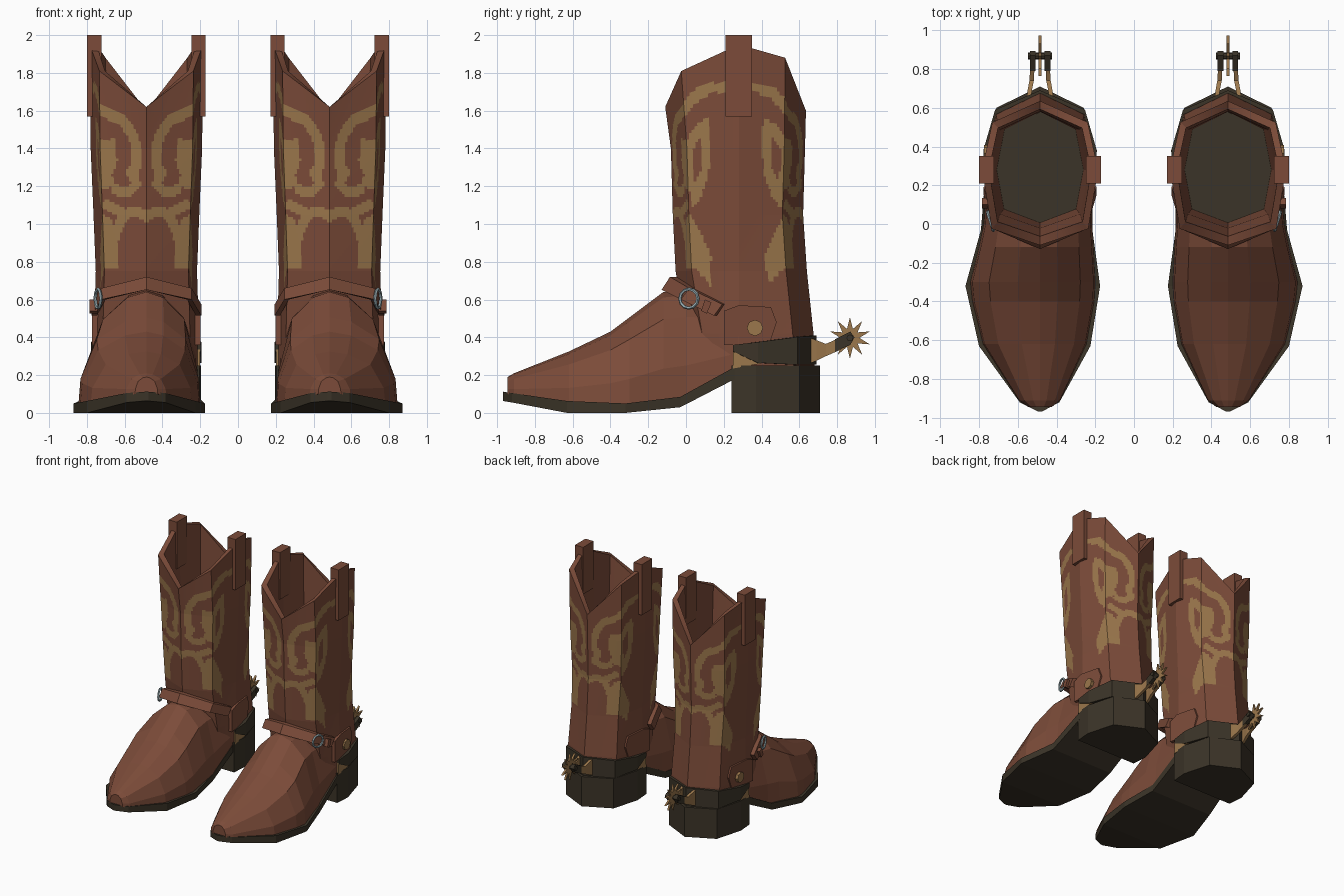
import bpy, bmesh, math
from mathutils import Vector, Matrix

if "Cube" in bpy.data.objects:
    bpy.data.objects.remove(bpy.data.objects["Cube"])

CX = 0.485  # centre line of the boot at +x; every part is mirrored to the other boot


def material(name, rgb):
    m = bpy.data.materials.new(name)
    m.diffuse_color = (*rgb, 1)
    m.use_nodes = True
    m.node_tree.nodes["Principled BSDF"].inputs["Base Color"].default_value = m.diffuse_color
    return m


leather = material("brown leather", (0.2, 0.071, 0.041))
gold = material("tan gold", (0.33, 0.185, 0.072))
dark = material("dark sole", (0.044, 0.034, 0.021))
steel = material("steel", (0.3, 0.4, 0.43))


def finish(name, bm, mats):
    bmesh.ops.recalc_face_normals(bm, faces=bm.faces)
    me = bpy.data.meshes.new(name)
    bm.to_mesh(me)
    bm.free()
    for m in mats:
        me.materials.append(m)
    ob = bpy.data.objects.new(name, me)
    bpy.context.collection.objects.link(ob)
    ob.location.x = CX
    return ob


def loft(name, rings, mats, rule=None, last=0):
    """Skin closed rings of equal length, with a cap at both ends."""
    bm = bmesh.new()
    vs = [[bm.verts.new(p) for p in r] for r in rings]
    n = len(rings[0])
    for j in range(len(rings) - 1):
        for i in range(n):
            k = (i + 1) % n
            f = bm.faces.new((vs[j][i], vs[j][k], vs[j + 1][k], vs[j + 1][i]))
            if rule:
                f.material_index = rule(i, j, f.calc_center_median().z)
    bm.faces.new(vs[0])
    bm.faces.new(vs[-1]).material_index = last
    return finish(name, bm, mats)


def prism(name, yz, x0, x1, mat):
    return loft(name, [[(x, y, z) for y, z in yz] for x in (x0, x1)], [mat])


def rect(y0, y1, z0, z1):
    return [(y0, z0), (y1, z0), (y1, z1), (y0, z1)]


def circle(y, z, radii, n):
    return [(y + radii[i % len(radii)] * math.sin(2 * math.pi * i / n),
             z + radii[i % len(radii)] * math.cos(2 * math.pi * i / n)) for i in range(n)]


def strap(name, half, mat, lean=0.0, inset=0.9):
    """Symmetric band: half path of (x, y, z low, z high) from the middle outward."""
    path = [(-x, *r) for x, *r in half[:0:-1]] + half
    rings = []
    for x, y, lo, hi in path:
        a, b = Vector((x, y - lean, lo)), Vector((x, y + lean, hi))
        rings.append([a, b] + [Vector((q.x * inset, 0.3 + (q.y - 0.3) * inset, q.z)) for q in (b, a)])
    return loft(name, rings, [mat])


# ---- shaft: eight-sided, with stitched ornament chosen by face position ----
N = 18  # columns per side panel


def shaft_ring(w, f, b, z, s=1.0):
    zs = z if isinstance(z, tuple) else (z,) * 5
    h = [(0, f), (0.83 * w, f + 0.085), (w, 0.28), (0.82 * w, b - 0.11), (0, b)]
    c = [Vector((x * s, 0.28 + (y - 0.28) * s, q)) for (x, y), q in zip(h, zs)]
    c += [Vector((-p.x, p.y, p.z)) for p in c[3:0:-1]]
    return [c[i].lerp(c[(i + 1) % 8], t / N) for i in range(8) for t in range(N)]


strokes = [  # (distance from front or back seam, height)
    [(0.46, 1.73), (0.4, 1.72), (0.32, 1.69), (0.25, 1.61), (0.2, 1.58), (0.13, 1.55), (0.075, 1.48), (0.05, 1.4),
     (0.05, 1.32), (0.08, 1.27), (0.055, 1.21), (0.1, 1.17), (0.17, 1.18)],
    [(0, 1.04), (0.07, 1.07), (0.13, 1.04), (0.175, 0.95), (0.2, 0.85)],
    [(0.22, 1.1), (0.14, 1.06)]]
blobs = [
    [(0.17, 1.45), (0.25, 1.45), (0.3, 1.52), (0.37, 1.57), (0.38, 1.4), (0.36, 1.25), (0.32, 1.15), (0.27, 1.08),
     (0.25, 1.18), (0.17, 1.2), (0.185, 1.26), (0.155, 1.33)],
    [(0.27, 1.38), (0.325, 1.47), (0.325, 1.3), (0.285, 1.22)],
    [(0.165, 0.77), (0.165, 0.93), (0.2, 1.03), (0.25, 1.05), (0.3, 0.97), (0.37, 0.83), (0.35, 0.68), (0.26, 0.77)]]


def near(p, line, r):
    for a, b in zip(line, line[1:]):
        a, b = Vector(a), Vector(b)
        t = max(0, min(1, (p - a).dot(b - a) / (b - a).length_squared))
        if (a.lerp(b, t) - p).length < r:
            return True
    return False


def inside(p, poly):
    hit = False
    for (x0, y0), (x1, y1) in zip(poly, poly[1:] + poly[:1]):
        if (y0 > p.y) != (y1 > p.y) and p.x < x0 + (p.y - y0) * (x1 - x0) / (y1 - y0):
            hit = not hit
    return hit


RIM = (1.62, 1.81, 1.95, 1.88, 1.6)
levels = [(shaft_ring(0.28, 0.05, 0.68, 0.22), 1), (shaft_ring(0.278, 0.0, 0.675, 0.42), 12),
          (shaft_ring(0.268, -0.055, 0.64, 0.75), 22), (shaft_ring(0.28, -0.07, 0.62, 1.05), 26),
          (shaft_ring(0.295, -0.08, 0.63, 1.4), 26), (shaft_ring(0.3, -0.11, 0.635, RIM), 0)]
rings = []
for (a, n), (b, _) in zip(levels, levels[1:]):
    rings += [[p.lerp(q, k / n) for p, q in zip(a, b)] for k in range(n)]
ROWS = len(rings)
rings += [levels[-1][0], shaft_ring(0.3, -0.11, 0.635, RIM, 0.88),
          shaft_ring(0.29, -0.07, 0.63, 1.3, 0.86), shaft_ring(0.27, -0.05, 0.64, 0.72, 0.83)]


def ornament(i, j, z):
    if j >= ROWS or z < 0.62:
        return 0
    s = (i + 0.5) / N
    s = min(s, 8 - s)
    front = s < 2
    s = s if front else 4 - s
    first, second = (0.245, 0.29) if front else (0.26, 0.24)
    p = Vector((first * s if s < 1 else first + second * (s - 1), z))
    filled = (inside(p, blobs[0]) and not inside(p, blobs[1])) or inside(p, blobs[2])
    return int(filled or any(near(p, l, 0.027) for l in strokes))


loft("shaft", rings, [leather, gold, dark], ornament, 2)

# pull straps folded over the rim
for s in (1, -1):
    prism("pull_strap_outer", rect(0.21, 0.35, 1.57, 2.0), s * 0.275, s * 0.314, leather)
    prism("pull_strap_inner", rect(0.21, 0.35, 1.6, 2.0), s * 0.238, s * 0.275, leather)

# ---- foot: lofted cross-sections (y, bottom, top, inner width, outer width) ----
foot = []
for y, zb, zt, wi, wo in [(-0.945, 0.1, 0.19, 0.06, 0.06), (-0.91, 0.09, 0.21, 0.105, 0.11),
                          (-0.62, 0.05, 0.325, 0.24, 0.295), (-0.4, 0.04, 0.43, 0.28, 0.35),
                          (-0.3, 0.04, 0.505, 0.285, 0.36), (-0.12, 0.06, 0.64, 0.275, 0.315),
                          (0.0, 0.08, 0.65, 0.268, 0.29), (0.29, 0.2, 0.6, 0.27, 0.272)]:
    sec = [(1, 0), (0.97, 0.3), (0.73, 0.75), (0.32, 0.95), (0, 1)]
    ring = [(k * wo, y, zb + h * (zt - zb)) for k, h in sec]
    foot.append(ring + [(-k * wi, y, zb + h * (zt - zb)) for k, h in sec[3::-1]])
loft("foot_upper", foot, [leather])

# sole and heel
sole = [[(wo, y, zt), (-wi, y, zt), (-wi, y, zb), (wo, y, zb)] for y, wi, wo, zb, zt in [
    (-0.968, 0.01, 0.01, 0.063, 0.112), (-0.92, 0.1, 0.105, 0.055, 0.105), (-0.63, 0.26, 0.315, 0, 0.063),
    (-0.32, 0.31, 0.385, 0, 0.05), (-0.03, 0.27, 0.305, 0.03, 0.085), (0.27, 0.27, 0.28, 0.185, 0.25)]]
loft("sole", sole, [dark])
heel_half = [(0.28, 0.24), (0.29, 0.37), (0.225, 0.6), (0, 0.71)]
outline = heel_half + [(-x, y) for x, y in heel_half[2::-1]]
loft("heel", [[(x, y, z) for x, y in outline] for z in (0, 0.252)], [dark])

# ---- ankle strap, counter patch, buckle and stud ----
strap("ankle_strap", [(0, -0.107, 0.652, 0.72), (0.24, -0.005, 0.6, 0.66), (0.291, 0.17, 0.515, 0.575)], leather, 0.022)
for s in (1, -1):
    patch = [(0.2, 0.54), (0.28, 0.57), (0.45, 0.56), (0.48, 0.48), (0.44, 0.36), (0.2, 0.36)]
    side = [[(s * (d - max(0, y - 0.28) * 0.17), y, z) for y, z in patch] for d in (0.25, 0.287)]
    loft("counter_patch", side, [leather])
prism("stud", circle(0.365, 0.45, [0.043], 8), 0.24, 0.288, gold)
keeper = [(0.1, 0.6), (0.08, 0.54), (0.11, 0.525), (0.135, 0.585)]
prism("strap_keeper", keeper, 0.26, 0.3, leather)

bpy.ops.mesh.primitive_torus_add(major_segments=12, minor_segments=5, major_radius=0.05, minor_radius=0.009)
buckle = bpy.context.object
buckle.name = "buckle"
buckle.data.materials.append(steel)
buckle.data.transform(Matrix.Translation((0.256, 0.015, 0.605)) @ Matrix.Rotation(-0.3, 4, 'Z')
                      @ Matrix.Rotation(math.pi / 2, 4, 'Y'))
buckle.location.x = CX

# ---- spur: heel band, pads, arms, clasps, pin and rowel ----
strap("spur_band", [(0, 0.69, 0.255, 0.41), (0.232, 0.59, 0.255, 0.402), (0.293, 0.38, 0.265, 0.375),
                    (0.288, 0.25, 0.325, 0.36)], dark)
for s in (1, -1):
    prism("spur_pad", [(0.25, 0.235), (0.4, 0.262), (0.38, 0.3), (0.25, 0.335)], s * 0.25, s * 0.284, gold)
    arm = [[(s * a, y, lo), (s * b, y, lo), (s * b, y, hi), (s * a, y, hi)] for y, a, b, lo, hi in [
        (0.65, 0.045, 0.068, 0.26, 0.4), (0.69, 0.042, 0.064, 0.275, 0.385),
        (0.74, 0.032, 0.055, 0.3, 0.365), (0.82, 0.028, 0.05, 0.335, 0.4)]]
    loft("spur_arm", arm, [gold])
    prism("spur_clasp", [(0.79, 0.325), (0.87, 0.36), (0.892, 0.4), (0.87, 0.43), (0.79, 0.39)],
          s * 0.024, s * 0.053, dark)
prism("rowel_pin", circle(0.868, 0.397, [0.018], 8), -0.062, 0.062, dark)
prism("rowel", circle(0.868, 0.397, [0.11, 0.05], 20), -0.008, 0.008, gold)

# ---- mirror everything into the second boot ----
centre = bpy.data.objects.new("mirror_centre", None)
bpy.context.collection.objects.link(centre)
centre.hide_render = True
for ob in bpy.data.objects:
    if ob.type == 'MESH':
        m = ob.modifiers.new("pair", 'MIRROR')
        m.mirror_object = centre
        m.use_mirror_merge = False
